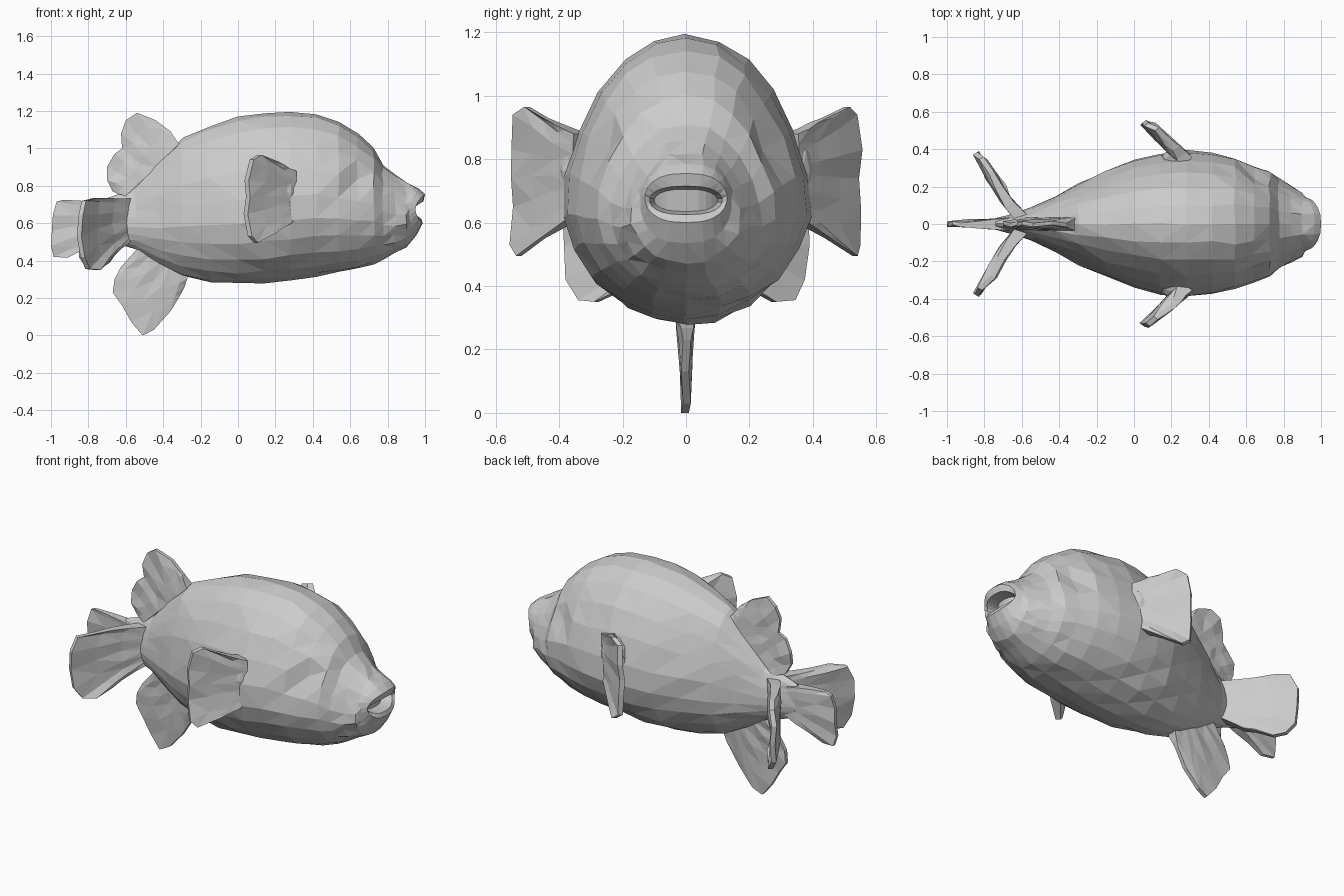
import bpy, bmesh, math, random
from mathutils import Vector

if "Cube" in bpy.data.objects:
    bpy.data.objects.remove(bpy.data.objects["Cube"])

random.seed(4)
grey = bpy.data.materials.new("stone grey")
grey.diffuse_color = (0.6, 0.6, 0.6, 1)
grey.use_nodes = True
grey.node_tree.nodes["Principled BSDF"].inputs["Base Color"].default_value = grey.diffuse_color


def finish(bm, name):
    bmesh.ops.recalc_face_normals(bm, faces=bm.faces)
    bmesh.ops.triangulate(bm, faces=bm.faces)
    me = bpy.data.meshes.new(name)
    bm.to_mesh(me)
    bm.free()
    me.materials.append(grey)
    ob = bpy.data.objects.new(name, me)
    bpy.context.collection.objects.link(ob)
    return ob


def jitter(a):
    return Vector([random.uniform(-a, a) for _ in range(3)])


def ring(bm, x, bot, top, hw, mid, power, curve, n=22, noise=0.0):
    """Egg-shaped cross-section; curve pulls its sides backwards."""
    zm = bot + mid * (top - bot)
    out = []
    for i in range(n):
        a = 2 * math.pi * (i + .5) / n
        c, s = math.cos(a), math.sin(a)
        y = hw * math.copysign(abs(c) ** power, c)
        z = zm + s * ((top - zm) if s > 0 else (zm - bot))
        if s > 0 and not curve:
            y *= 1 - .14 * s * abs(c)          # flattened shoulders
            # Eye sockets
            y *= 1 - .13 * math.exp(-((x - .67) / .06) ** 2 - ((z - .85) / .07) ** 2)
        out.append(bm.verts.new(Vector((x - curve * c * c + 0.006 * s * (curve > 0), y, z))
                                + jitter(noise)))
    return out


# Body, running from the tail stem to the snout: x, bottom, top, half width
sections = [
    (-.74, .52, .72, .03), (-.65, .49, .75, .055), (-.55, .46, .79, .09),
    (-.42, .38, .93, .15), (-.30, .315, 1.055, .22), (-.15, .285, 1.115, .285),
    (0, .275, 1.165, .345), (.14, .28, 1.19, .38), (.28, .295, 1.195, .395),
    (.42, .315, 1.18, .38), (.54, .335, 1.14, .35), (.64, .355, 1.08, .31),
    (.725, .385, 1.0, .285), (.775, .405, .91, .24), (.84, .44, .855, .205),
    (.90, .475, .82, .175)]
# Lips and the recess of the open mouth
mouth = [(.96, .535, .785, .145), (.994, .60, .755, .13),
         (.985, .625, .715, .115), (.92, .635, .705, .10)]
bm = bmesh.new()
rings = []
for x, b, t, w in sections:
    power = 1.05 if x < .5 else .92      # the face is squarer than the back
    rings.append(ring(bm, x, b, t, w, .42, power, 0, noise=.006 if w > .1 else .002))
for x, b, t, w in mouth:
    rings.append(ring(bm, x, b, t, w, .5, .75, .045))
for r, q in zip(rings, rings[1:]):
    for i in range(len(r)):
        j = (i + 1) % len(r)
        bm.faces.new((r[i], r[j], q[j], q[i]))
bm.faces.new(rings[0])
bm.faces.new(rings[-1])
finish(bm, "body")


def fin(name, rays, root_t, tip_t, rows=4, fold=.005, bow=(0, 0, 0)):
    """Tapered, lightly pleated fan; each ray is a (root, tip) pair."""
    rays = [(Vector(a), Vector(b)) for a, b in rays]
    (a0, b0), (a1, b1) = rays[0], rays[-1]
    mid_root = (a0 + a1) / 2
    normal = (b0 - mid_root).cross(b1 - mid_root).normalized()
    bm = bmesh.new()
    sides = ([], [])
    for j in range(rows):
        f = j / (rows - 1)
        half = root_t + (tip_t - root_t) * f
        lines = ([], [])
        for i, (a, b) in enumerate(rays):
            p = a.lerp(b, f) + normal * fold * f * (-1) ** i
            p += Vector(bow) * 4 * f * (1 - f)
            if 0 < j < rows - 1:
                p += jitter(.005)
            for line, s in zip(lines, (1, -1)):
                line.append(bm.verts.new(p + normal * half * s))
        for side, line in zip(sides, lines):
            side.append(line)
    n = len(rays)
    for g in sides:
        for j in range(rows - 1):
            for i in range(n - 1):
                bm.faces.new((g[j][i], g[j][i+1], g[j+1][i+1], g[j+1][i]))
    # Rim between the two sheets
    rim = ([(0, i) for i in range(n)] + [(j, n-1) for j in range(1, rows)]
           + [(rows-1, i) for i in range(n-2, -1, -1)] + [(j, 0) for j in range(rows-2, 0, -1)])
    g, h = sides
    for (j, i), (l, k) in zip(rim, rim[1:] + rim[:1]):
        bm.faces.new((g[j][i], g[l][k], h[l][k], h[j][i]))
    return finish(bm, name)


def fan(root_a, root_b, tips):
    """Spread the roots evenly between two points, one per tip."""
    a, b = Vector(root_a), Vector(root_b)
    return [(a.lerp(b, i / (len(tips) - 1)), t) for i, t in enumerate(tips)]


# Upright fins on the centre line
fin("dorsal_fin", fan((-.31, 0, 1.02), (-.60, 0, .745), [
    (-.36, 0, 1.09), (-.44, 0, 1.15), (-.54, 0, 1.19), (-.60, 0, 1.15), (-.625, 0, 1.08),
    (-.62, 0, 1.0), (-.66, 0, .97), (-.70, 0, .90), (-.70, 0, .83), (-.67, 0, .77)]),
    .035, .01)
fin("belly_fin", fan((-.26, 0, .34), (-.52, 0, .48), [
    (-.30, 0, .23), (-.36, 0, .13), (-.45, 0, .03), (-.51, 0, .0), (-.57, 0, .07),
    (-.62, 0, .16), (-.67, 0, .23), (-.66, 0, .30), (-.63, 0, .36)]),
    .035, .012, fold=.003)
fin("middle_tail_lobe", fan((-.66, 0, .70), (-.66, 0, .54), [
    (-.93, 0, .725), (-.97, 0, .715), (-.99, 0, .64), (-.995, 0, .56),
    (-1.0, 0, .48), (-.985, 0, .42), (-.91, 0, .415)]),
    .035, .01)

# Paired fins and fin stubs, mirrored left and right
for side, s in (("right", -1), ("left", 1)):
    fin(side + "_tail_lobe", fan((-.60, s*.03, .73), (-.60, s*.03, .50), [
        (-.76, s*.28, .735), (-.82, s*.35, .72), (-.845, s*.38, .64), (-.845, s*.38, .53),
        (-.835, s*.37, .42), (-.80, s*.335, .355), (-.75, s*.28, .35), (-.70, s*.2, .39)]),
        .035, .014, bow=(-.012, -s*.012, 0))
    fin(side + "_side_fin", fan((.28, s*.33, .88), (.28, s*.34, .62), [
        (.20, s*.44, .93), (.12, s*.505, .965), (.07, s*.535, .94), (.05, s*.545, .83),
        (.05, s*.54, .74), (.045, s*.54, .65), (.06, s*.545, .53), (.10, s*.53, .495),
        (.19, s*.45, .55)]),
        .04, .014)
    # Faceted swelling where the side fin meets the body
    bm = bmesh.new()
    bmesh.ops.create_icosphere(bm, subdivisions=2, radius=1)
    for v in bm.verts:
        x, y, z = v.co
        v.co = Vector((.23 + x*.085, s*.345 + y*.06, .76 + z*.13)) + jitter(.005)
    finish(bm, side + "_fin_stub")
